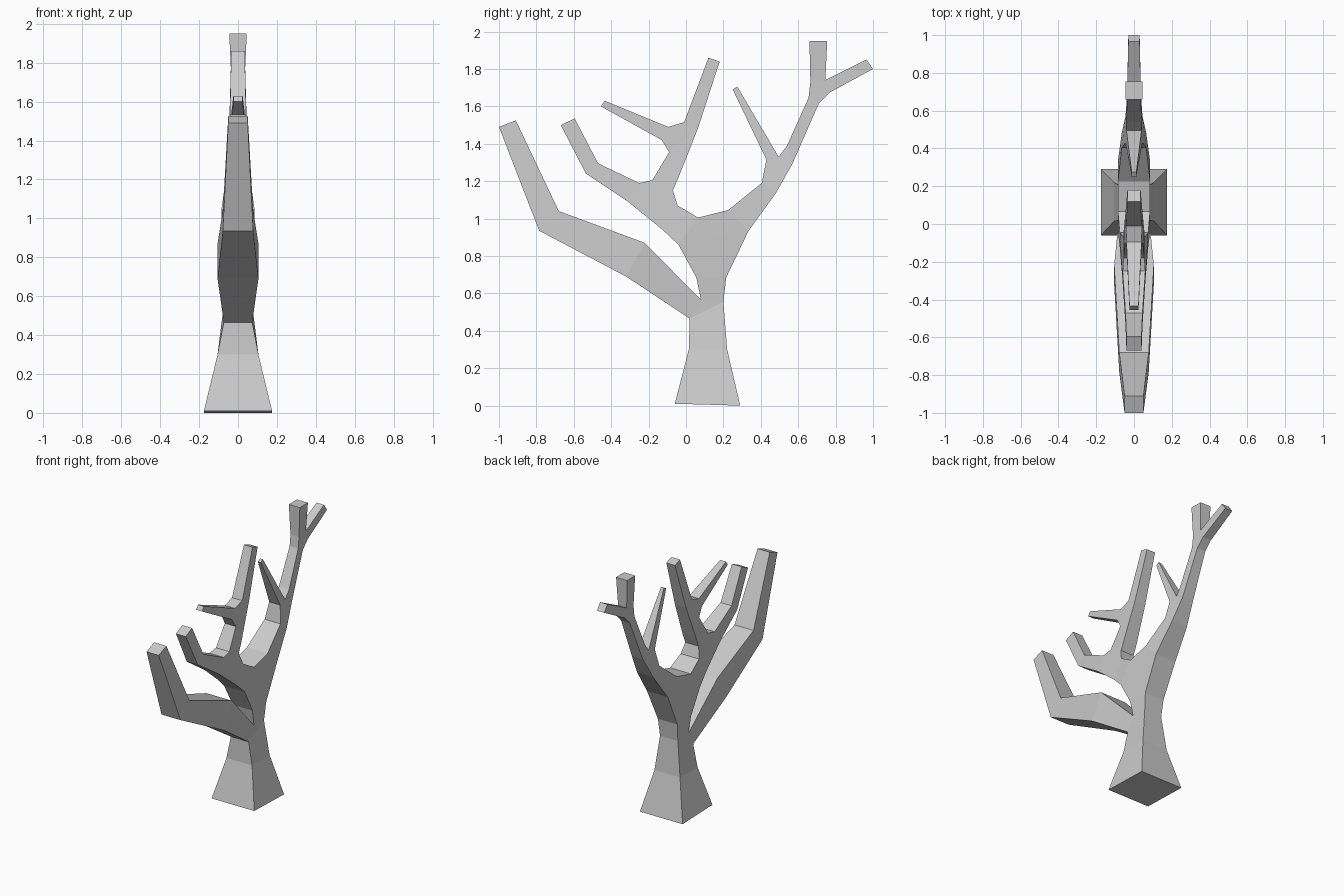
import bpy, bmesh

# Branches as stations: (y, z) of one side, (y, z) of the other, half thickness in x
trunk = [(-.06, .01, .29, 0, .175), (.015, .30, .22, .30, .105), (.02, .465, .20, .555, .073)]
neck = [(.08, .565, .20, .555, .075), (.055, .685, .215, .685, .08), (-.04, .86, .335, .935, .085)]
low_limb = [(.02, .465, .08, .565, .073), (-.32, .69, -.22, .87, .105),
            (-.785, .935, -.68, 1.04, .078), (-1, 1.49, -.91, 1.525, .05)]
inner_limb = [(-.04, .86, .065, 1.005, .085), (-.125, .94, -.045, 1.07, .075)]
finger = [(-.31, 1.09, -.25, 1.19, .06), (-.535, 1.24, -.47, 1.295, .045),
          (-.67, 1.50, -.595, 1.535, .04)]
middle_limb = [(-.18, 1.205, -.04, 1.22, .055), (-.09, 1.355, .065, 1.485, .045)]
middle_tip = [(-.01, 1.515, .065, 1.485, .042), (.12, 1.86, .18, 1.84, .035)]
middle_twig = [(-.13, 1.42, -.095, 1.49, .04), (-.455, 1.60, -.435, 1.63, .024)]
outer_limb = [(.225, 1.045, .335, .935, .085), (.405, 1.19, .48, 1.135, .065),
              (.43, 1.315, .57, 1.295, .045)]
outer_twig = [(.43, 1.315, .495, 1.33, .04), (.25, 1.69, .275, 1.705, .012)]
upper_limb = [(.54, 1.39, .57, 1.295, .042), (.655, 1.645, .71, 1.615, .035),
              (.665, 1.73, .77, 1.675, .035)]
post_tip = [(.665, 1.73, .745, 1.74, .035), (.66, 1.95, .755, 1.95, .045)]
spur_tip = [(.745, 1.74, .77, 1.675, .035), (.965, 1.85, 1.0, 1.80, .03)]

# Panels that join branches where they split
forks = [
    [(.02, .465), (.20, .555), (.08, .565)],
    [(-.04, .86), (.335, .935), (.225, 1.045), (.065, 1.005)],
    [(-.125, .94), (-.045, 1.07), (-.07, 1.15), (-.04, 1.22), (-.18, 1.205),
     (-.25, 1.19), (-.31, 1.09)],
    [(-.09, 1.355), (.065, 1.485), (-.01, 1.515), (-.095, 1.49), (-.13, 1.42)],
    [(.43, 1.315), (.57, 1.295), (.54, 1.39), (.495, 1.33)],
    [(.665, 1.73), (.77, 1.675), (.745, 1.74)],
]

bm = bmesh.new()
nodes = {}
panels = []


def node(p, w=.055):
    """Mirrored pair of vertices at a side-profile point."""
    if p not in nodes:
        nodes[p] = [bm.verts.new((s * w, p[0], p[1])) for s in (-1, 1)]
    return nodes[p]


def add_branch(stations):
    for a, b in zip(stations, stations[1:]):
        for st in (a, b):
            node(st[:2], st[4])
            node(st[2:4], st[4])
        panels.append([a[:2], a[2:4], b[2:4], b[:2]])


for branch in (trunk, neck, low_limb, inner_limb, finger, middle_limb, middle_tip,
               middle_twig, outer_limb, outer_twig, upper_limb, post_tip, spur_tip):
    add_branch(branch)
panels += forks

# Side faces, then a rim on every outline edge
edge_use = {}
for panel in panels:
    for side in (0, 1):
        bm.faces.new([node(p)[side] for p in panel])
    for p, q in zip(panel, panel[1:] + panel[:1]):
        edge_use.setdefault(frozenset((p, q)), []).append((p, q))
for uses in edge_use.values():
    if len(uses) == 1:
        p, q = uses[0]
        bm.faces.new([node(p)[0], node(q)[0], node(q)[1], node(p)[1]])
bmesh.ops.recalc_face_normals(bm, faces=bm.faces)

mesh = bpy.data.meshes.new("bare_tree")
bm.to_mesh(mesh)
bm.free()
grey = bpy.data.materials.new("grey")
grey.diffuse_color = (.6, .6, .6, 1)
mesh.materials.append(grey)
tree = bpy.data.objects.new("bare_tree", mesh)
bpy.context.collection.objects.link(tree)
